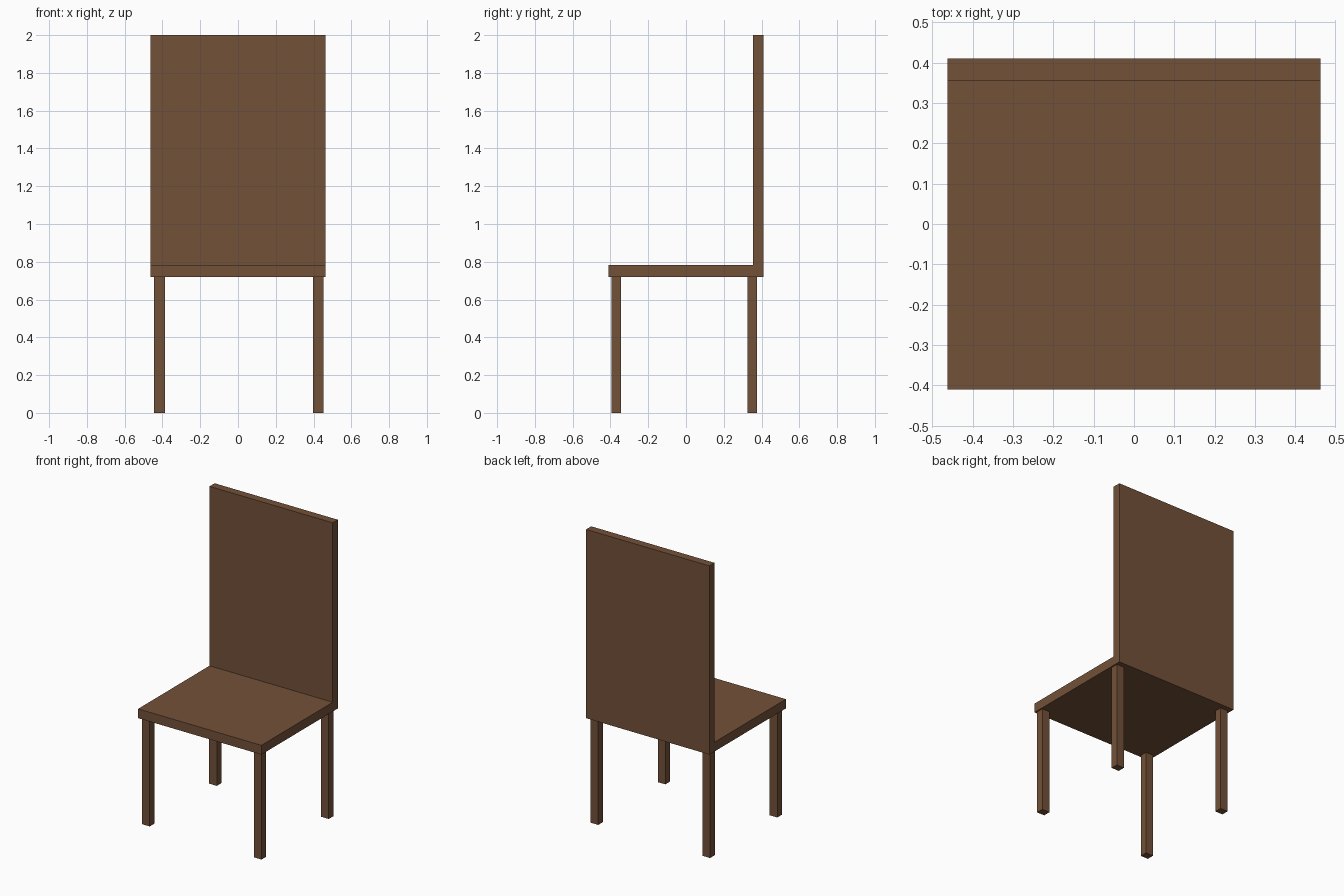
import bpy, bmesh

if "Cube" in bpy.data.objects:
    bpy.data.objects.remove(bpy.data.objects["Cube"])

wood = bpy.data.materials.new("brown_wood")
wood.diffuse_color = (0.17, 0.082, 0.04, 1)
wood.use_nodes = True
wood.node_tree.nodes["Principled BSDF"].inputs["Base Color"].default_value = wood.diffuse_color


def finish(name, bm):
    bmesh.ops.recalc_face_normals(bm, faces=bm.faces)
    mesh = bpy.data.meshes.new(name)
    bm.to_mesh(mesh)
    bm.free()
    mesh.materials.append(wood)
    obj = bpy.data.objects.new(name, mesh)
    bpy.context.collection.objects.link(obj)
    return obj


# Seat and backrest: one L-shaped side profile extruded across the width
HALF_W, HALF_D = 0.4625, 0.41
SEAT_BOTTOM, SEAT_TOP, BACK_FRONT = 0.72, 0.783, 0.355
profile = [(-HALF_D, SEAT_BOTTOM), (HALF_D, SEAT_BOTTOM), (HALF_D, 2.0),
           (BACK_FRONT, 2.0), (BACK_FRONT, SEAT_TOP), (-HALF_D, SEAT_TOP)]
bm = bmesh.new()
face = bm.faces.new([bm.verts.new((-HALF_W, y, z)) for y, z in profile])
side = bmesh.ops.extrude_face_region(bm, geom=[face])
verts = [g for g in side["geom"] if isinstance(g, bmesh.types.BMVert)]
bmesh.ops.translate(bm, verts=verts, vec=(2 * HALF_W, 0, 0))
finish("seat_and_backrest", bm)

# Four square legs, slightly inset from the seat edges
LEG_W, LEG_D = 0.057, 0.05
for row, y in (("front", -0.37), ("back", 0.35)):
    for hand, x in (("left", -0.415), ("right", 0.425)):
        bm = bmesh.new()
        bmesh.ops.create_cube(bm, size=1)
        bmesh.ops.scale(bm, verts=bm.verts, vec=(LEG_W, LEG_D, SEAT_BOTTOM))
        bmesh.ops.translate(bm, verts=bm.verts, vec=(x, y, SEAT_BOTTOM / 2))
        finish(f"{row}_{hand}_leg", bm)
